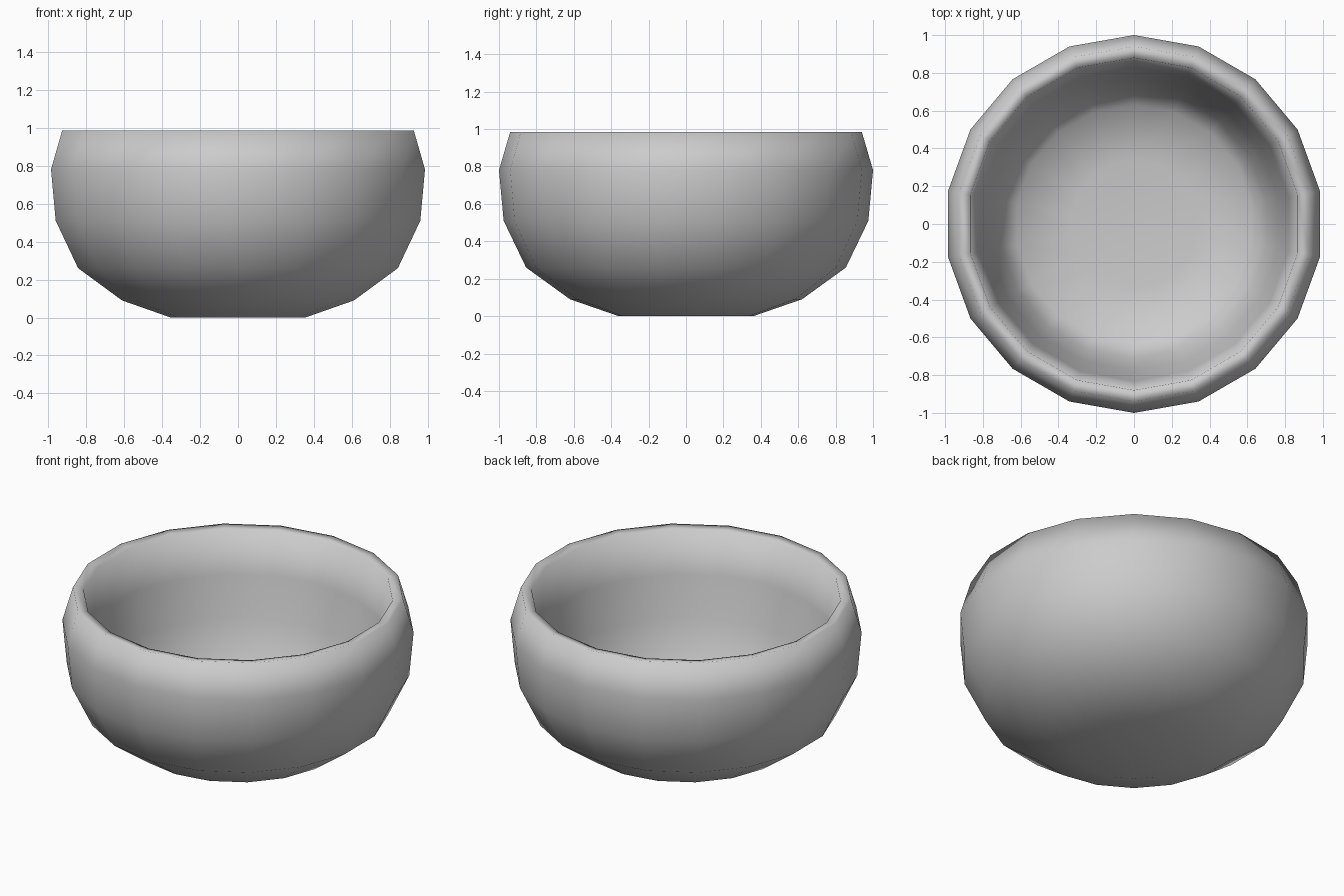
import bpy, bmesh, math

cube = bpy.data.objects.get("Cube")
if cube:
    bpy.data.objects.remove(cube, do_unlink=True)

SIDES = 18

# Plain grey clay
clay = bpy.data.materials.new("grey clay")
clay.use_nodes = True
grey = (0.6, 0.6, 0.6, 1)
clay.diffuse_color = grey
clay.node_tree.nodes["Principled BSDF"].inputs["Base Color"].default_value = grey

# Cross-section as radius, height: up the outer wall, over the rim, down the inner wall
outer = [(0.36, 0), (0.62, 0.09), (0.855, 0.26), (0.975, 0.51), (1, 0.78), (0.94, 0.985)]
inner = [(0.88, 0.975), (0.83, 0.72), (0.775, 0.47), (0.71, 0.24), (0.63, 0.14), (0.34, 0.1)]

bm = bmesh.new()
rings = []
for r, z in outer + inner:
    ring = []
    for i in range(SIDES):
        a = math.pi / 2 + math.tau * i / SIDES
        ring.append(bm.verts.new((r * math.cos(a), r * math.sin(a), z)))
    rings.append(ring)
for low, high in zip(rings, rings[1:]):
    for i in range(SIDES):
        j = (i + 1) % SIDES
        bm.faces.new((low[i], low[j], high[j], high[i]))
bm.faces.new(rings[0][::-1])  # flat foot
bm.faces.new(rings[-1])       # inner floor
for f in bm.faces:
    f.smooth = True

mesh = bpy.data.meshes.new("bowl")
bm.to_mesh(mesh)
bm.free()
mesh.materials.append(clay)
bowl = bpy.data.objects.new("bowl", mesh)
bpy.context.collection.objects.link(bowl)
